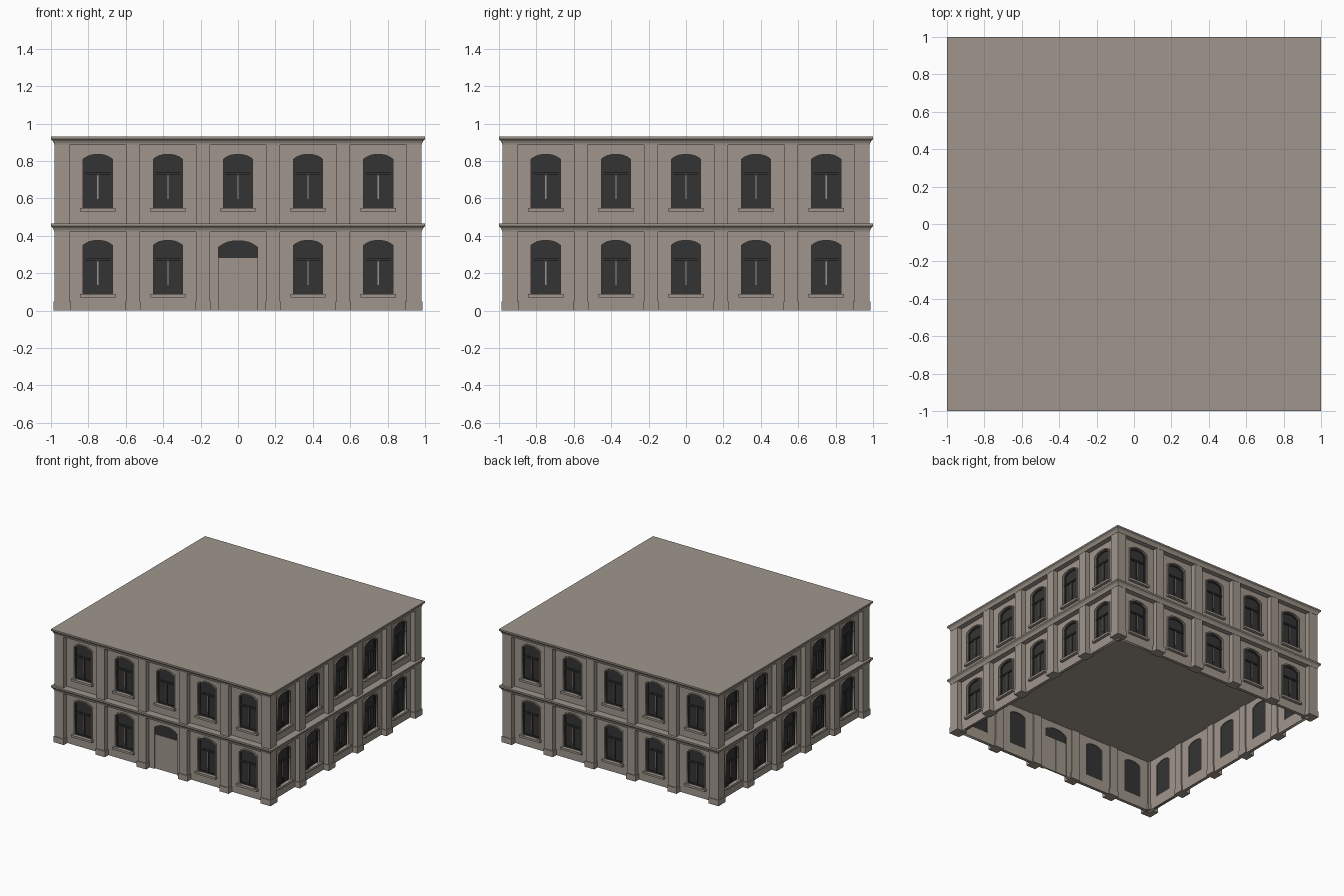
import bpy, bmesh, math
from mathutils import Matrix

if "Cube" in bpy.data.objects:
    bpy.data.objects.remove(bpy.data.objects["Cube"])


def material(name, rgb):
    m = bpy.data.materials.new(name)
    m.diffuse_color = (*rgb, 1)
    m.use_nodes = True
    m.node_tree.nodes["Principled BSDF"].inputs["Base Color"].default_value = m.diffuse_color
    return m


STONE = material("warm grey stone", (0.35, 0.307, 0.262))
DARK = material("dark window", (0.034, 0.034, 0.034))
SIDES = [Matrix.Rotation(i * math.pi / 2, 4, 'Z') for i in range(4)]
PITCH = 0.375
FACE = -0.94                      # front of the recessed wall panels
parts = {}                        # part name -> (bmesh, material)


def stamp(name, mat, mesh, matrix):
    bm = parts.setdefault(name, (bmesh.new(), mat))[0]
    n = len(bm.verts)
    bm.from_mesh(mesh)
    bm.verts.ensure_lookup_table()
    bmesh.ops.transform(bm, matrix=matrix, verts=bm.verts[n:])


def plate(loops, y0, y1):
    """Flat outline (x, z) with optional holes, extruded from y0 to y1."""
    cu = bpy.data.curves.new("outline", 'CURVE')
    cu.dimensions, cu.fill_mode, cu.extrude = '2D', 'BOTH', (y1 - y0) / 2
    for loop in loops:
        s = cu.splines.new('POLY')
        s.points.add(len(loop) - 1)
        for p, (x, z) in zip(s.points, loop):
            p.co = (x, z, 0, 1)
        s.use_cyclic_u = True
    ob = bpy.data.objects.new("outline", cu)
    me = bpy.data.meshes.new_from_object(ob)
    me.transform(Matrix.Translation((0, (y0 + y1) / 2, 0)) @ Matrix.Rotation(math.pi / 2, 4, 'X'))
    me.materials.clear()
    bpy.data.objects.remove(ob)
    bpy.data.curves.remove(cu)
    return me


def box(x0, x1, y0, y1, z0, z1):
    bm = bmesh.new()
    bmesh.ops.create_cube(bm, size=1)
    for v in bm.verts:
        v.co = ((x0, x1)[v.co.x > 0], (y0, y1)[v.co.y > 0], (z0, z1)[v.co.z > 0])
    me = bpy.data.meshes.new("box")
    bm.to_mesh(me)
    bm.free()
    return me


def arch(hw, z0, spring, rise, n=10):
    """Rectangle with a shallow arched top; first two points are the foot."""
    top = [(hw * (1 - 2 * i / n), spring + rise * (1 - abs(1 - 2 * i / n) ** 2.5)) for i in range(n + 1)]
    return [(-hw, z0), (hw, z0)] + top


def rect(hw, z0, z1):
    return [(-hw, z0), (hw, z0), (hw, z1), (-hw, z1)]


def window_bay(z, p0, p1):
    """Wall panel with an arched window whose foot is at z."""
    sp, hw = z + 0.262, 0.078
    hole = arch(hw, z, sp, 0.025)
    return [
        ("wall_panels", STONE, plate([rect(PITCH / 2, p0, p1), hole], FACE, FACE + 0.025)),
        ("window_surrounds", STONE, plate([arch(hw + 0.009, z - 0.004, sp + 0.005, 0.029), hole],
                                          FACE - 0.008, FACE + 0.002)),
        ("window_sills", STONE, box(-0.094, 0.094, FACE - 0.024, FACE + 0.005, z - 0.017, z)),
        ("window_glass", DARK, plate([hole], FACE + 0.012, FACE + 0.02)),
        ("window_frames", DARK, plate([hole, arch(hw - 0.011, z + 0.011, sp - 0.008, 0.022)],
                                      FACE + 0.005, FACE + 0.013)),
        ("window_transoms", DARK, box(-hw, hw, FACE + 0.002, FACE + 0.013, z + 0.18, z + 0.192)),
        ("window_mullions", DARK, box(-0.009, 0.009, FACE + 0.006, FACE + 0.013, z, z + 0.185)),
        ("mullion_beads", STONE, box(-0.003, 0.003, FACE + 0.003, FACE + 0.007, z + 0.05, z + 0.175)),
    ]


def door_bay():
    hw = 0.103
    a = arch(hw, 0, 0.34, 0.033)
    w = PITCH / 2
    wall = [(-w, 0), a[0]] + a[2:][::-1] + [a[1], (w, 0), (w, 0.43), (-w, 0.43)]
    fan = arch(hw, 0.28, 0.34, 0.033)
    return [
        ("wall_panels", STONE, plate([wall], FACE, FACE + 0.025)),
        ("door_fanlight", DARK, plate([fan], FACE + 0.012, FACE + 0.02)),
        ("door_leaves", STONE, box(-hw, -0.001, FACE + 0.010, FACE + 0.022, 0, 0.28)),
        ("door_leaves", STONE, box(0.001, hw, FACE + 0.010, FACE + 0.022, 0, 0.28)),
    ]


# Window and door bays on all four sides, door in the middle of the front
lower, upper, door = window_bay(0.088, 0, 0.43), window_bay(0.548, 0.455, 0.895), door_bay()
for s, rot in enumerate(SIDES):
    for i in range(-2, 3):
        place = rot @ Matrix.Translation((i * PITCH, 0, 0))
        ground = door if (s == 0 and i == 0) else lower
        for name, mat, me in ground + upper:
            stamp(name, mat, me, place)

# Pilasters between bays and at the corners, with plinths at the ground
E = 0.006
for rot in SIDES:
    for x in (-1.5, -0.5, 0.5, 1.5):
        c, h = x * PITCH, 0.0365
        stamp("pilasters", STONE, box(c - h, c + h, -0.98, -0.905, 0, 0.43), rot)
        stamp("pilasters", STONE, box(c - h, c + h, -0.98, -0.905, 0.455, 0.895), rot)
        stamp("pilaster_plinths", STONE, box(c - h - E, c + h + E, -0.98 - E, -0.905, 0, 0.048), rot)
    stamp("corner_pilasters", STONE, box(0.9, 0.98, -0.98, -0.9, 0, 0.43), rot)
    stamp("corner_pilasters", STONE, box(0.9, 0.98, -0.98, -0.9, 0.455, 0.895), rot)
    stamp("pilaster_plinths", STONE, box(0.9 - E, 0.98 + E, -0.98 - E, -0.9 + E, 0, 0.048), rot)

for name, (bm, mat) in parts.items():
    me = bpy.data.meshes.new(name)
    bmesh.ops.remove_doubles(bm, verts=bm.verts, dist=1e-6)
    bm.to_mesh(me)
    bm.free()
    me.materials.append(mat)
    bpy.context.collection.objects.link(bpy.data.objects.new(name, me))


def slab(name, profile):
    """Square slab whose edge follows a moulding profile of (half width, z)."""
    bm = bmesh.new()
    rings = [[bm.verts.new((sx * r, sy * r, z)) for sx, sy in ((-1, -1), (1, -1), (1, 1), (-1, 1))]
             for r, z in profile]
    for a, b in zip(rings, rings[1:]):
        for i in range(4):
            j = (i + 1) % 4
            bm.faces.new((a[i], a[j], b[j], b[i]))
    bm.faces.new(rings[0][::-1])
    bm.faces.new(rings[-1])
    me = bpy.data.meshes.new(name)
    bm.to_mesh(me)
    bm.free()
    me.materials.append(STONE)
    bpy.context.collection.objects.link(bpy.data.objects.new(name, me))


# Floor band and roof with moulded edges
moulding = [(0.982, 0), (0.984, 0.01), (0.99, 0.022), (0.998, 0.03), (1.0, 0.032), (1.0, 0.045)]
slab("floor_band", [(r, z + 0.42) for r, z in moulding])
slab("roof_cornice", [(r, z + 0.885) for r, z in moulding])
